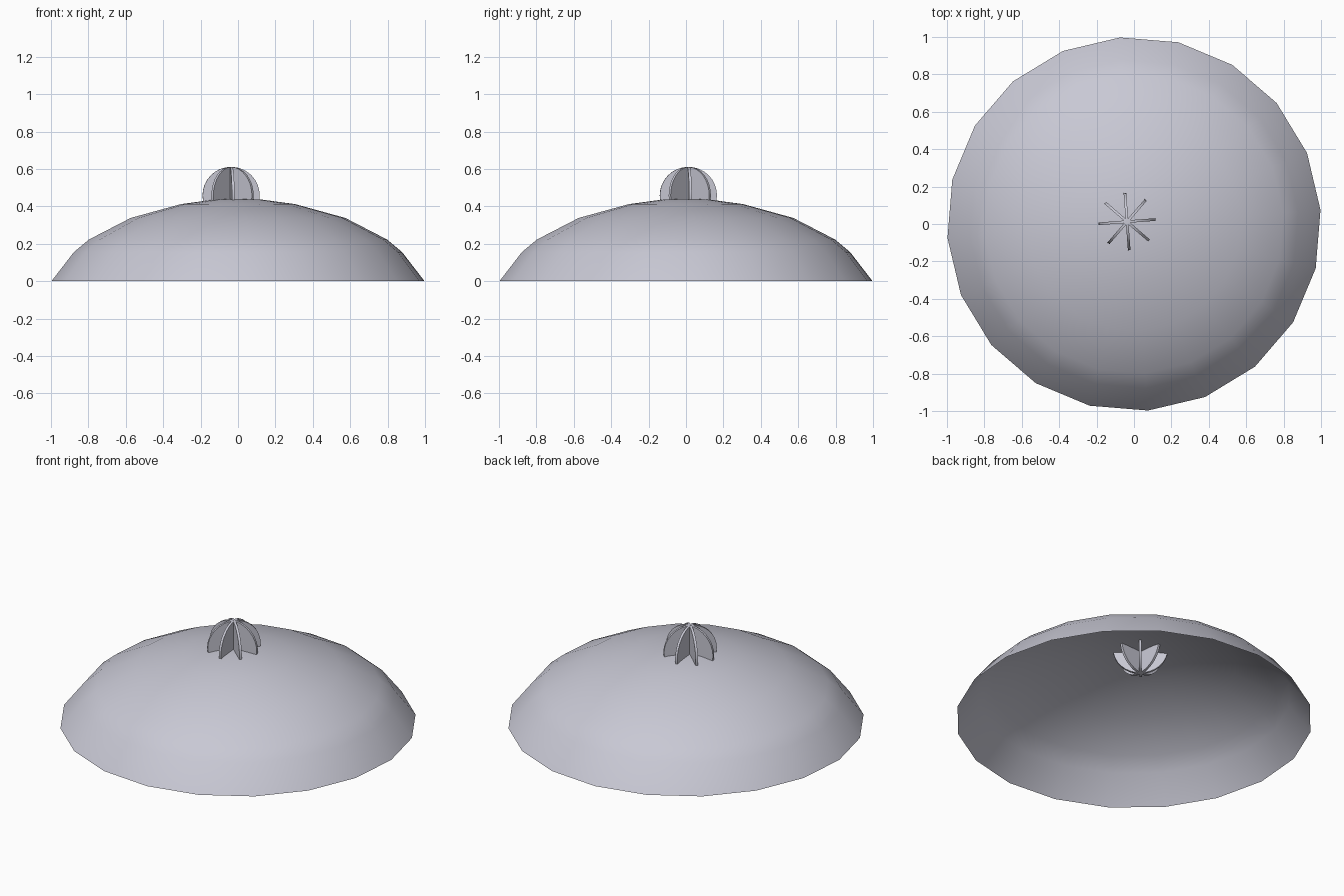
import bpy
import bmesh
import math
from mathutils import Matrix

cube = bpy.data.objects.get("Cube")
if cube:
    bpy.data.objects.remove(cube, do_unlink=True)

mat = bpy.data.materials.new("pale lavender grey")
mat.use_nodes = True
COLOR = (0.58, 0.58, 0.66, 1.0)
mat.diffuse_color = COLOR
mat.node_tree.nodes["Principled BSDF"].inputs["Base Color"].default_value = COLOR

TURN = math.radians(4.3)
SIDES = 20


def finish(name, bm, angle):
    """Turn a bmesh into a shaded object."""
    bmesh.ops.recalc_face_normals(bm, faces=bm.faces)
    mesh = bpy.data.meshes.new(name)
    bm.to_mesh(mesh)
    bm.free()
    mesh.materials.append(mat)
    obj = bpy.data.objects.new(name, mesh)
    bpy.context.collection.objects.link(obj)
    bpy.ops.object.select_all(action='DESELECT')
    obj.select_set(True)
    bpy.context.view_layer.objects.active = obj
    bpy.ops.object.shade_smooth_by_angle(angle=math.radians(angle))
    return obj


# Dome: open shell lathed from a flattened arc
bm = bmesh.new()
profile = [(1.0, 0.0), (0.88, 0.155), (0.8, 0.222), (0.575, 0.338),
           (0.305, 0.412), (0.12, 0.437)]
rings = []
for r, z in profile:
    rings.append([bm.verts.new((r * math.cos(TURN + i * math.tau / SIDES),
                                r * math.sin(TURN + i * math.tau / SIDES), z))
                  for i in range(SIDES)])
for low, high in zip(rings, rings[1:]):
    for i in range(SIDES):
        j = (i + 1) % SIDES
        bm.faces.new((low[i], low[j], high[j], high[i]))
top = bm.verts.new((0, 0, 0.44))
for i in range(SIDES):
    bm.faces.new((rings[-1][i], rings[-1][(i + 1) % SIDES], top))
finish("dome", bm, 60)

# Finial: four thin upright discs crossing on one axis, sunk halfway in the dome
for k in range(4):
    bm = bmesh.new()
    bmesh.ops.create_cone(bm, cap_ends=True, segments=32, radius1=0.153,
                          radius2=0.153, depth=0.014)
    place = (Matrix.Translation((-0.037, 0.0125, 0.458))
             @ Matrix.Rotation(TURN + k * math.pi / 4, 4, 'Z')
             @ Matrix.Rotation(math.pi / 2, 4, 'X'))
    bm.transform(place)
    finish(f"finial_disc_{k + 1}", bm, 30)
